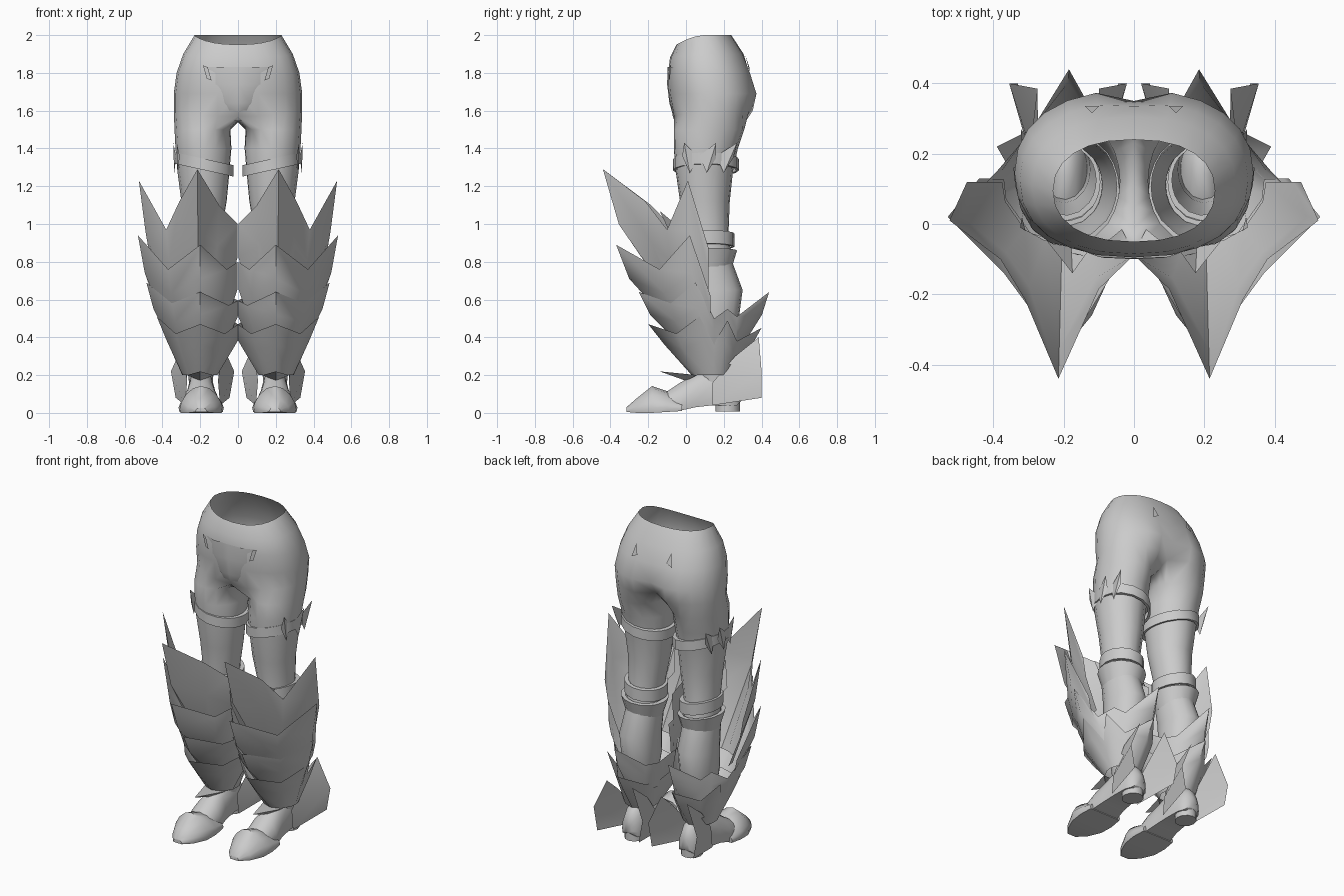
import bpy
import bmesh
from math import sin, cos, radians, pi
from mathutils import Vector

cube = bpy.data.objects.get("Cube")
if cube:
    bpy.data.objects.remove(cube)

grey = bpy.data.materials.new("plain grey")
grey.use_nodes = True
shade = (0.6, 0.6, 0.6, 1)
grey.diffuse_color = shade
grey.node_tree.nodes["Principled BSDF"].inputs["Base Color"].default_value = shade


def build(name, verts, faces, sharp_angle=50):
    """Make one half of a part and mirror it across the middle."""
    bm = bmesh.new()
    points = [bm.verts.new(v) for v in verts]
    for face in faces:
        bm.faces.new([points[i] for i in face])
    bmesh.ops.recalc_face_normals(bm, faces=bm.faces)
    mesh = bpy.data.meshes.new(name)
    bm.to_mesh(mesh)
    bm.free()
    mesh.materials.append(grey)
    obj = bpy.data.objects.new(name, mesh)
    bpy.context.collection.objects.link(obj)
    bpy.ops.object.select_all(action="DESELECT")
    obj.select_set(True)
    bpy.context.view_layer.objects.active = obj
    bpy.ops.object.shade_smooth_by_angle(angle=radians(sharp_angle))
    mirror = obj.modifiers.new("mirror", "MIRROR")
    mirror.merge_threshold = 0.0005


def strip(start, other, count, closed):
    """Quads between two rows of vertices."""
    steps = count if closed else count - 1
    return [(start + i, start + (i + 1) % count,
             other + (i + 1) % count, other + i) for i in range(steps)]


def loft(name, rows, closed=True, capped=False, sharp_angle=50):
    count = len(rows[0])
    faces = []
    for r in range(len(rows) - 1):
        faces += strip(r * count, (r + 1) * count, count, closed)
    if capped:
        last = (len(rows) - 1) * count
        faces += [tuple(range(count)), tuple(range(last, last + count))]
    build(name, [p for row in rows for p in row], faces, sharp_angle)


def oval(z, cx, cy, rx, ry, angles, tilt=0):
    return [(cx + rx * cos(a), cy + ry * sin(a), z + tilt * rx * cos(a))
            for a in angles]


HALF = [radians(-90 + 15 * i) for i in range(13)]
ROUND = ([radians(-140 + 280 * i / 12) for i in range(13)]
         + [radians(140 + 80 * i / 6) for i in range(1, 6)])


# Hips and legs: half rings down to the crotch, then full rings down the leg
def hip_row(z, width, front, back, cleft, dip):
    cy, ry = (front + back) / 2, (back - front) / 2
    row = []
    for a in HALF:
        x = width * max(cos(a), 0) ** 0.85
        bulge = abs(sin(a)) ** 0.9 * (1 if a > 0 else -1)
        row.append((x, cy + ry * bulge, z - dip * max(-sin(a), 0) ** 1.5))
    row[0] = (0, front, row[0][2])
    row[-1] = (0, back - cleft, row[-1][2])
    return row


hip_rows = [hip_row(*r) for r in (
    (2.0, 0.23, -0.05, 0.24, 0, 0.05),
    (1.9, 0.29, -0.085, 0.305, 0, 0.02),
    (1.8, 0.325, -0.095, 0.345, 0.01, 0),
    (1.69, 0.34, -0.09, 0.38, 0.03, 0),
    (1.6, 0.34, -0.07, 0.36, 0.07, 0.03))]
crotch = [(0, 0.23, 1.57), (0, 0.17, 1.55), (0, 0.11, 1.54),
          (0, 0.05, 1.54), (0, -0.01, 1.545)]
leg_rows = [oval(*r, ROUND) for r in (
    (1.5, 0.188, 0.122, 0.148, 0.187),
    (1.40, 0.183, 0.105, 0.148, 0.17),
    (1.28, 0.183, 0.097, 0.138, 0.152),
    (1.12, 0.18, 0.10, 0.12, 0.132),
    (0.95, 0.19, 0.11, 0.10, 0.115),
    (0.80, 0.195, 0.12, 0.10, 0.125),
    (0.65, 0.2, 0.16, 0.11, 0.14),
    (0.50, 0.2, 0.15, 0.105, 0.13),
    (0.30, 0.2, 0.155, 0.075, 0.095),
    (0.12, 0.195, 0.16, 0.06, 0.08))]
verts = [p for row in hip_rows for p in row] + crotch
faces = []
half, full = len(HALF), len(ROUND)
for r in range(len(hip_rows) - 1):
    faces += strip(r * half, (r + 1) * half, half, False)
base = (len(hip_rows) - 1) * half
for row in leg_rows:
    start = len(verts)
    faces += strip(base, start, full, True)
    verts += row
    base = start
build("hips_and_legs", verts, faces, 80)

# Tapering panel over the front of the groin
loft("groin_panel", [[(0, y, z), (width * 0.6, y + 0.004, z), (width, y + 0.03, z)]
                     for z, width, y in ((1.83, 0.17, -0.097), (1.74, 0.145, -0.1),
                                         (1.64, 0.1, -0.088), (1.58, 0.065, -0.07),
                                         (1.545, 0.035, -0.045))], closed=False)


# Straps around the thigh and knee, and a flared cuff on the calf
def band(name, low, high, cx, cy, rx, ry, tilt=0, flare=0):
    loft(name, [oval(z, cx, cy, rx + d, ry + d, ROUND, tilt) for z, d in (
        (low, -0.015), (low, 0), (high, flare), (high, flare - 0.025))],
        sharp_angle=35)


band("thigh_strap", 1.285, 1.345, 0.178, 0.106, 0.154, 0.174, 0.22)
band("knee_strap", 0.88, 0.95, 0.19, 0.12, 0.118, 0.136, 0.15)
band("calf_cuff", 0.76, 0.86, 0.195, 0.125, 0.102, 0.115, 0.1, 0.03)

# Short spikes lying along the outside of the thigh strap
for i, (y, lean) in enumerate(((0.02, -0.03), (0.11, 0.05), (0.2, 0.07))):
    x = 0.178 + 0.16 * (1 - ((y - 0.108) / 0.185) ** 2) ** 0.5
    build(f"thigh_spike_{i + 1}",
          [(x - 0.01, y - 0.04, 1.36), (x, y, 1.27), (x - 0.01, y + 0.05, 1.35),
           (x + 0.005, y + lean, 1.43)], [(0, 1, 3), (1, 2, 3)], 20)

# Spiked plate hidden behind the knee guard
build("knee_spike", [(0.09, -0.02, 0.97), (0.27, -0.02, 0.97),
                     (0.175, -0.14, 1.07), (0.18, -0.04, 0.86)],
      [(0, 3, 2), (3, 1, 2)], 20)


# Layered shin guards with zigzag tops, flaring out of a narrow lower edge
def guard(name, rim, bottom, cy, rx, ry, bow, closed=False):
    cx = 0.2
    middle, lower = [], []
    for point in rim:
        top = Vector(point)
        away = Vector((top.x - cx, top.y - cy, 0)).normalized()
        reach = 1 / ((away.x / rx) ** 2 + (away.y / ry) ** 2) ** 0.5
        low = Vector((cx, cy, bottom)) + away * reach
        flare = (top - low).to_2d().length
        mid = top.lerp(low, 0.4) + away * flare * bow
        mid.x = 0.002 if top.x < 0.01 else max(mid.x, 0.002)
        lower.append(low)
        middle.append(mid)
    loft(name, [rim, middle, lower], closed, sharp_angle=75)


guard("knee_guard", [
    (0.04, 0.08, 0.88), (0.002, -0.09, 1.0), (0.1, -0.185, 1.1),
    (0.215, -0.44, 1.29), (0.31, -0.215, 1.12), (0.38, -0.1, 0.97),
    (0.525, 0.01, 1.23), (0.475, 0.12, 0.87)], 0.56, 0.12, 0.175, 0.175, 0.18)
guard("upper_shin_guard", [
    (0.05, 0.1, 0.7), (0.002, -0.07, 0.8), (0.06, -0.14, 0.76),
    (0.2, -0.37, 0.89), (0.37, -0.14, 0.76), (0.53, 0.02, 0.94),
    (0.44, 0.13, 0.62)], 0.44, 0.12, 0.17, 0.175, 0.18)
guard("middle_shin_guard", [
    (0.05, 0.2, 0.5), (-0.05, 0.0, 0.62), (0.05, -0.08, 0.57),
    (0.2, -0.25, 0.64), (0.35, -0.08, 0.58), (0.485, 0.05, 0.69),
    (0.39, 0.15, 0.5), (0.33, 0.22, 0.55), (0.29, 0.27, 0.51),
    (0.185, 0.44, 0.64), (0.09, 0.27, 0.5)],
    0.34, 0.14, 0.14, 0.15, 0.15, True)
guard("lower_shin_guard", [
    (0.07, 0.18, 0.37), (-0.045, 0.05, 0.5), (0.07, -0.05, 0.42),
    (0.2, -0.2, 0.47), (0.33, -0.05, 0.42), (0.43, 0.07, 0.51),
    (0.35, 0.15, 0.37), (0.39, 0.22, 0.49), (0.29, 0.27, 0.38),
    (0.19, 0.4, 0.45), (0.09, 0.27, 0.38)],
    0.2, 0.14, 0.095, 0.11, 0.03, True)

# Pointed tongue above the instep
build("ankle_tongue", [(0.13, 0.06, 0.2), (0.27, 0.06, 0.2),
                       (0.2, -0.14, 0.22), (0.2, 0.0, 0.17)],
      [(0, 3, 2), (3, 1, 2), (0, 2, 1)], 20)


# Shoe: ridged cross-sections from toe to heel
def shoe_row(y, width, low, high, ridge=1.0):
    arch = []
    for i in range(9):
        a = pi * i / 8
        rise = 0.2 + 0.8 * sin(a) ** ridge
        arch.append((0.195 + width * cos(a), y, low + (high - low) * rise))
    return arch + [(0.195 - width * 0.95, y, low), (0.195 + width * 0.95, y, low)]


loft("shoe", [shoe_row(*r) for r in (
    (-0.12, 0.09, 0.01, 0.1), (-0.03, 0.095, 0.012, 0.16),
    (0.05, 0.08, 0.03, 0.205), (0.14, 0.072, 0.04, 0.25),
    (0.23, 0.07, 0.04, 0.22), (0.27, 0.055, 0.04, 0.18),
    (0.29, 0.025, 0.06, 0.13))], capped=True)
loft("toe_cap", [shoe_row(*r, 1.35) for r in (
    (-0.315, 0.03, 0.005, 0.03), (-0.26, 0.075, 0.0, 0.078),
    (-0.18, 0.112, 0.0, 0.142), (-0.1, 0.12, 0.005, 0.115),
    (-0.02, 0.11, 0.01, 0.075))], capped=True)
loft("heel", [oval(z, 0.195, 0.22, 0.06, 0.065, HALF[::2] + [a + pi for a in HALF[2:-1:2]])
              for z in (0.008, 0.06)], capped=True, sharp_angle=40)

# Folded fins on both sides of each ankle
fin = [(0.28, 0.14, 0.04), (0.33, 0.4, 0.08), (0.355, 0.4, 0.22),
       (0.275, 0.385, 0.4), (0.29, 0.26, 0.3), (0.27, 0.14, 0.16)]
for side, name in ((1, "outer_ankle_fin"), (-1, "inner_ankle_fin")):
    build(name, [(0.1875 + side * (x - 0.1875), y, z) for x, y, z in fin],
          [(0, 1, 2, 5), (5, 2, 3, 4)], 20)

# Small tabs at the front and back of the hips
build("front_hip_tab", [(0.14, -0.09, 1.76), (0.165, -0.085, 1.77),
                        (0.185, -0.08, 1.84), (0.16, -0.088, 1.83)],
      [(0, 1, 2, 3)])
build("back_hip_tab", [(0.10, 0.335, 1.83), (0.14, 0.335, 1.81),
                       (0.12, 0.315, 1.89)], [(0, 1, 2)])
